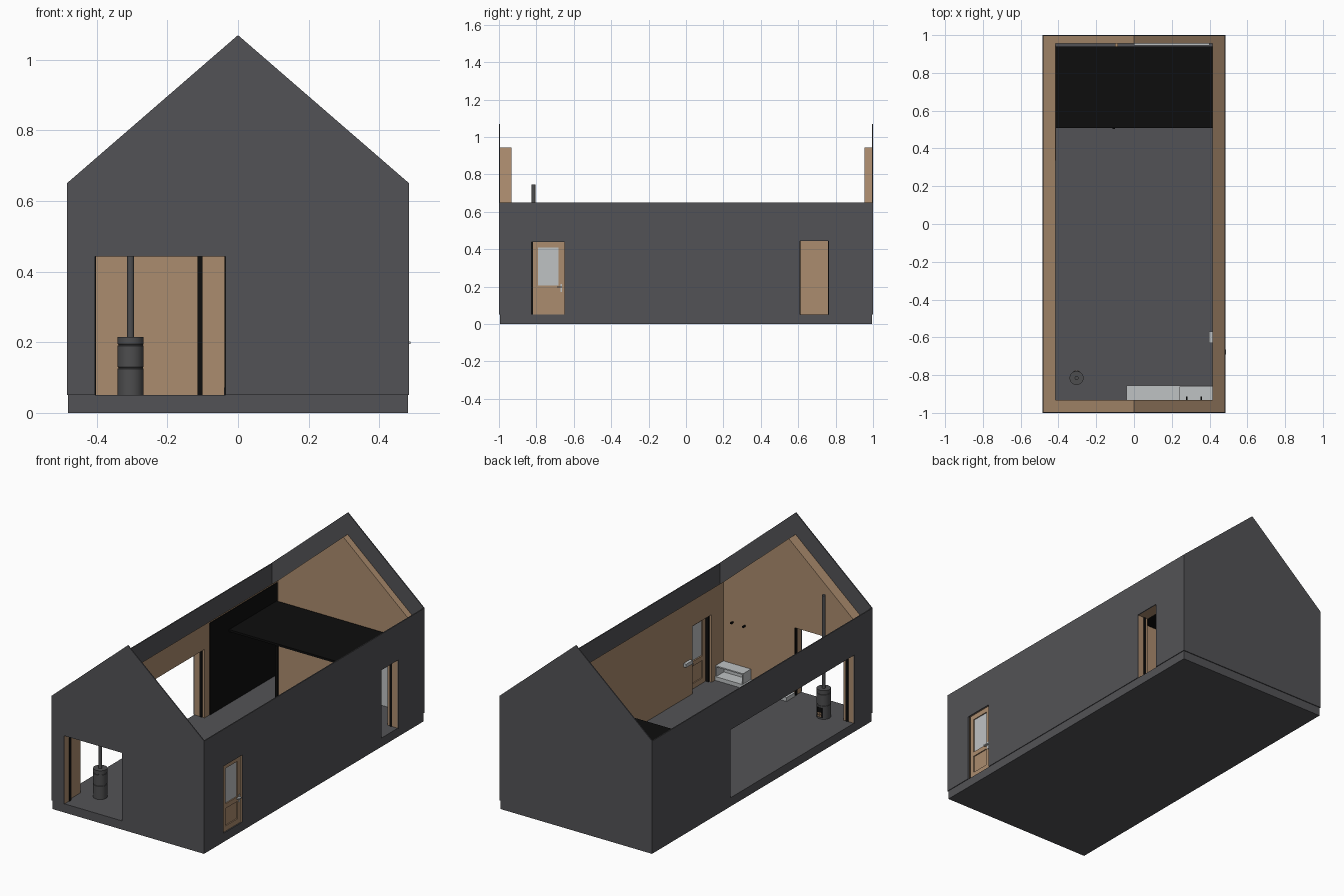
import bpy, bmesh, math

if "Cube" in bpy.data.objects:
    bpy.data.objects.remove(bpy.data.objects["Cube"])

def mat(name, rgb):
    m = bpy.data.materials.new(name)
    m.diffuse_color = (*rgb, 1)
    m.use_nodes = True
    m.node_tree.nodes["Principled BSDF"].inputs["Base Color"].default_value = m.diffuse_color
    return m

GREY = mat("dark grey", (0.086, 0.086, 0.093))
WOOD = mat("wood", (0.41, 0.262, 0.156))
BLACK = mat("black", (0.004, 0.004, 0.004))
LIGHT = mat("light grey", (0.52, 0.54, 0.55))
IRON = mat("stove iron", (0.075, 0.075, 0.078))

def finish(name, bm, material):
    bmesh.ops.recalc_face_normals(bm, faces=bm.faces)
    me = bpy.data.meshes.new(name)
    bm.to_mesh(me)
    bm.free()
    ob = bpy.data.objects.new(name, me)
    if material:
        me.materials.append(material)
    bpy.context.collection.objects.link(ob)
    return ob

def add_box(bm, x0, x1, y0, y1, z0, z1):
    v = [bm.verts.new((x, y, z)) for z in (z0, z1)
         for x, y in ((x0, y0), (x1, y0), (x1, y1), (x0, y1))]
    for f in ((0, 1, 2, 3), (4, 5, 6, 7), (0, 1, 5, 4), (1, 2, 6, 5), (2, 3, 7, 6), (3, 0, 4, 7)):
        bm.faces.new([v[i] for i in f])

def boxes(name, material, *dims):
    bm = bmesh.new()
    for d in dims:
        add_box(bm, *d)
    return finish(name, bm, material)

def prism(name, material, profile, y0, y1):
    """Extrude an xz profile along y."""
    bm = bmesh.new()
    f = bm.faces.new([bm.verts.new((x, y0, z)) for x, z in profile])
    ext = bmesh.ops.extrude_face_region(bm, geom=[f])
    verts = [g for g in ext["geom"] if isinstance(g, bmesh.types.BMVert)]
    bmesh.ops.translate(bm, verts=verts, vec=(0, y1 - y0, 0))
    return finish(name, bm, material)

def lathe(name, material, profile, cx, cy, n=32):
    bm = bmesh.new()
    rings = [[bm.verts.new((cx + r * math.cos(2 * math.pi * i / n),
                            cy + r * math.sin(2 * math.pi * i / n), z)) for i in range(n)]
             for r, z in profile]
    for a, b in zip(rings, rings[1:]):
        for i in range(n):
            j = (i + 1) % n
            bm.faces.new((a[i], a[j], b[j], b[i]))
    bm.faces.new(rings[0])
    bm.faces.new(rings[-1])
    ob = finish(name, bm, material)
    bpy.ops.object.select_all(action='DESELECT')
    ob.select_set(True)
    bpy.context.view_layer.objects.active = ob
    bpy.ops.object.shade_smooth_by_angle(angle=math.radians(35))
    return ob

def cut(ob, *dims):
    """Cut box openings through a wall."""
    cutter = boxes("cutter", None, *dims)
    cutter.hide_render = True
    mod = ob.modifiers.new("openings", 'BOOLEAN')
    mod.operation = 'DIFFERENCE'
    mod.solver = 'EXACT'
    mod.object = cutter
    bpy.context.view_layer.objects.active = ob
    bpy.ops.object.modifier_apply(modifier=mod.name)
    bpy.data.objects.remove(cutter)

F = 0.05          # floor height
W, T = 0.485, 0.006
EAVE, PEAK = 0.65, 1.07
IN = 0.415        # inner wall face
FRONT, BACK = -0.932, 0.955
TOP = 0.443       # head of the openings
SLOPE = (PEAK - EAVE) / W
def wood_top(x):
    return 0.945 - SLOPE * abs(x)

# openings
OPEN_FRONT = (-0.405, -0.035, -1.1, -0.9, F - 0.01, TOP)
OPEN_LEFT = (-0.6, -0.35, -0.836, 0.29, F - 0.01, TOP)
OPEN_DOOR = (0.35, 0.6, -0.825, -0.65, F - 0.01, TOP - 0.005)
OPEN_REAR = (0.35, 0.6, 0.61, 0.762, F - 0.01, TOP)

# base slab and floor
boxes("base_slab", GREY, (-0.481, 0.481, -0.995, 0.995, 0, F))

# outer cladding
gable = [(-W, F), (W, F), (W, EAVE), (0, PEAK), (-W, EAVE)]
clad_front = prism("cladding_front", GREY, gable, -1, -1 + T)
prism("cladding_back", GREY, gable, 1 - T, 1)
clad_left = boxes("cladding_left", GREY, (-W, -W + T, -1 + T, 1 - T, F, EAVE))
clad_right = boxes("cladding_right", GREY, (W - T, W, -1 + T, 1 - T, F, EAVE))

# inner timber walls
w = W - T
lining = [(-w, F), (w, F), (w, wood_top(w)), (0, wood_top(0)), (-w, wood_top(w))]
wood_front = prism("timber_wall_front", WOOD, lining, -1 + T, FRONT)
prism("timber_wall_back", WOOD, lining, BACK, 1 - T)
sides = []
for name, s in (("left", -1), ("right", 1)):
    prof = [(s * IN, F), (s * w, F), (s * w, wood_top(w)), (s * IN, wood_top(IN))]
    sides.append(prism("timber_wall_" + name, WOOD, prof, FRONT, BACK))

for ob in (clad_front, wood_front):
    cut(ob, OPEN_FRONT)
for ob in (clad_left, sides[0]):
    cut(ob, OPEN_LEFT)
for ob in (clad_right, sides[1]):
    cut(ob, OPEN_DOOR, OPEN_REAR)

# black seal strips in the opening jambs
t = 0.003
boxes("front_window_frame", BLACK,
      (-0.405, -0.405 + t, -0.955, -0.94, F, TOP), (-0.035 - t, -0.035, -0.955, -0.94, F, TOP))
boxes("left_window_frame", BLACK,
      (-0.447, -0.43, -0.836, -0.836 + t, F, TOP), (-0.447, -0.43, 0.29 - t, 0.29, F, TOP))
boxes("rear_door_frame", BLACK,
      (0.43, 0.445, 0.61, 0.61 + t, F, TOP), (0.43, 0.445, 0.762 - t, 0.762, F, TOP))
boxes("front_door_frame", BLACK, (0.43, 0.476, -0.825, -0.818, F, TOP - 0.005))

# glazed entrance door: stiles, rails, glass, lower panel and handle
dx0, dx1 = 0.448, 0.474
boxes("door_leaf", WOOD,
      (dx0, dx1, -0.818, -0.79, F, 0.438), (dx0, dx1, -0.683, -0.65, F, 0.438),
      (dx0, dx1, -0.79, -0.683, F, 0.08), (dx0, dx1, -0.79, -0.683, 0.18, 0.207),
      (dx0, dx1, -0.79, -0.683, 0.41, 0.438))
boxes("door_panel", WOOD, (dx0 + 0.006, dx1 - 0.006, -0.79, -0.683, 0.08, 0.18))
boxes("door_glass", LIGHT, (dx0 + 0.008, dx1 - 0.006, -0.79, -0.683, 0.207, 0.41))
boxes("door_handle", LIGHT,
      (dx1, dx1 + 0.003, -0.672, -0.662, 0.172, 0.215),
      (dx1, dx1 + 0.014, -0.69, -0.664, 0.195, 0.202),
      (dx0 - 0.014, dx0, -0.69, -0.664, 0.195, 0.202))

# sleeping loft and rooms below it
boxes("loft_floor", BLACK, (-IN, IN, 0.508, 0.94, 0.462, 0.474))
boxes("partition_front", WOOD, (-0.1, IN, 0.512, 0.53, F, 0.462))
boxes("partition_side", WOOD, (-0.1, -0.085, 0.53, BACK, F, 0.462))
boxes("partition_post", BLACK, (-0.115, -0.1, 0.502, 0.53, F, 0.462))
boxes("black_wall_panel", BLACK, (-IN, -IN + 0.003, 0.336, 0.945, F, wood_top(IN) - 0.008))
boxes("shower_panel", LIGHT, (0.0, 0.4, 0.945, BACK, F, 0.44))

# low bench with an open cabinet
boxes("bench", LIGHT, (-0.04, IN, FRONT, -0.855, F, 0.072))
boxes("open_cabinet", LIGHT,
      (0.24, IN, FRONT, -0.86, 0.125, 0.132),
      (0.24, 0.246, FRONT, -0.86, 0.072, 0.125),
      (IN - 0.006, IN, FRONT, -0.86, 0.072, 0.125),
      (0.246, IN - 0.006, FRONT, FRONT + 0.005, 0.072, 0.125))
boxes("wall_shelf", LIGHT, (0.398, IN, -0.63, -0.57, 0.235, 0.255))
boxes("coat_hooks", BLACK, *[(x - 0.004, x + 0.004, FRONT, FRONT + 0.02, 0.366, 0.374)
                             for x in (0.278, 0.355)])

# round stove with flue and log niche
sx, sy, r = -0.304, -0.815, 0.037
lathe("stove_body", IRON, [(r, F), (r, 0.125), (r - 0.002, 0.126), (r - 0.002, 0.129), (r, 0.13),
                           (r, 0.19), (r - 0.002, 0.191), (r - 0.002, 0.194), (r, 0.195),
                           (r, 0.215)], sx, sy)
lathe("stove_flue", IRON, [(0.01, 0.21), (0.01, 0.747)], sx, sy, 20)
boxes("log_niche", BLACK, (sx - 0.016, sx + 0.016, sy + 0.028, sy + r + 0.001, 0.06, 0.115))
boxes("logs", WOOD, *[(sx - 0.012 + i * 0.013, sx - 0.002 + i * 0.013, sy + 0.03, sy + r + 0.003, z, z + 0.01)
                      for i in range(2) for z in (0.064, 0.078)])
